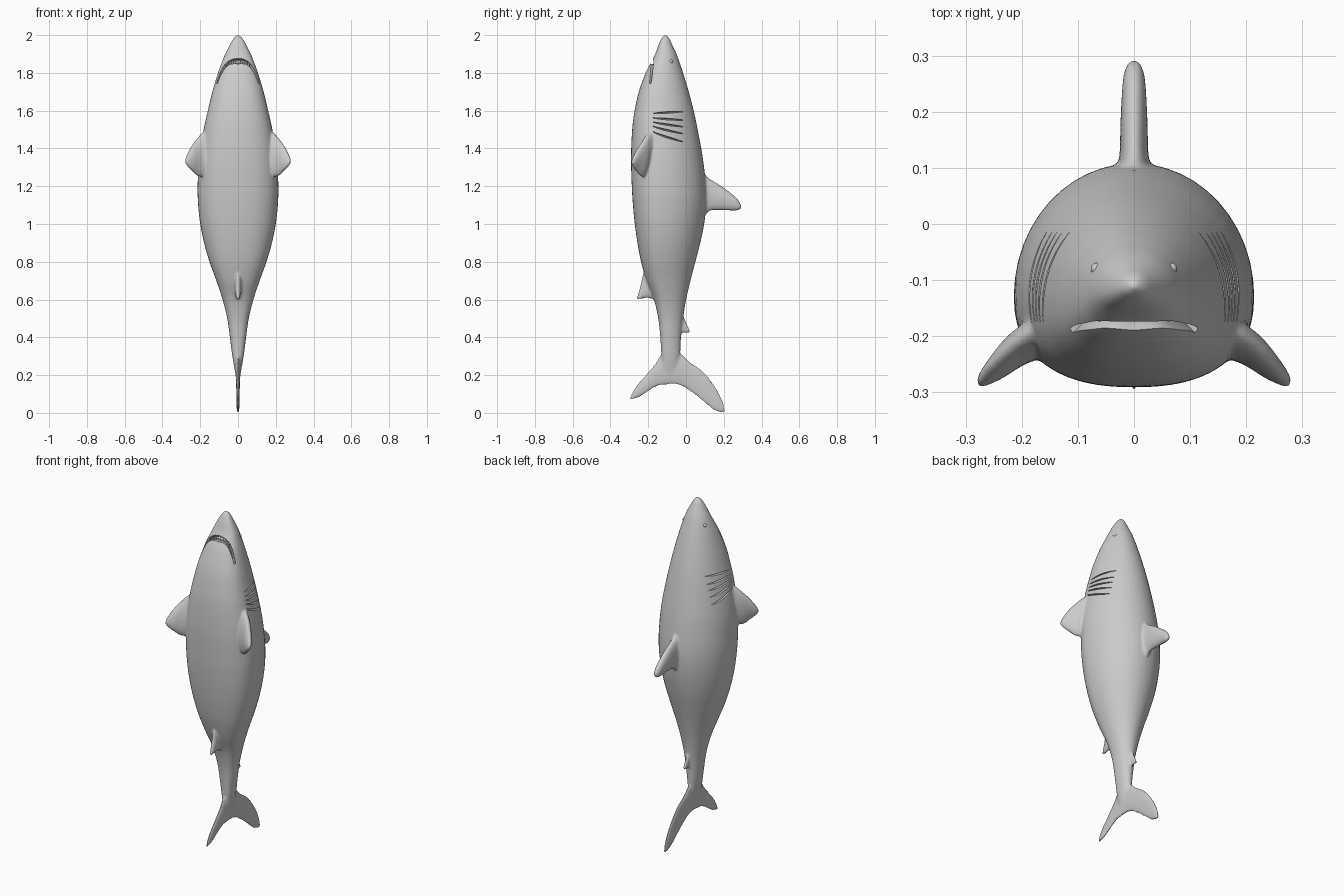
import bpy, bmesh, math
from mathutils import Vector as V

cube = bpy.data.objects.get("Cube")
if cube:
    bpy.data.objects.remove(cube)

grey = bpy.data.materials.new("plain_grey")
grey.use_nodes = True
grey.diffuse_color = (0.6, 0.6, 0.6, 1)
grey.node_tree.nodes["Principled BSDF"].inputs["Base Color"].default_value = (0.6, 0.6, 0.6, 1)


def make_object(name, bm):
    bmesh.ops.recalc_face_normals(bm, faces=bm.faces)
    mesh = bpy.data.meshes.new(name)
    bm.to_mesh(mesh)
    bm.free()
    mesh.materials.append(grey)
    obj = bpy.data.objects.new(name, mesh)
    bpy.context.scene.collection.objects.link(obj)
    return obj


def spline(rows, steps):
    """Smooth curve through rows of values."""
    out = []
    for i in range(len(rows) - 1):
        a, b, c, d = (rows[max(0, min(len(rows) - 1, i + k))] for k in (-1, 0, 1, 2))
        for s in range(steps):
            t = s / steps
            out.append([0.5 * (2*q + (r - p)*t + (2*p - 5*q + 4*r - w)*t*t + (3*q - p - 3*r + w)*t**3)
                        for p, q, r, w in zip(a, b, c, d)])
    return out + [list(rows[-1])]


def loft(bm, rings):
    rings = [[bm.verts.new(p) for p in ring] for ring in rings]
    n = len(rings[0])
    for a, b in zip(rings, rings[1:]):
        for i in range(n):
            j = (i + 1) % n
            bm.faces.new((a[i], a[j], b[j], b[i]))
    bm.faces.new(rings[0])
    bm.faces.new(rings[-1])


def blade(le, te, normal, thick, n=16):
    """Elliptic section between a leading and a trailing point."""
    angles = [2 * math.pi * i / n for i in range(n)]
    return [le.lerp(te, (1 - math.cos(a)) / 2) + normal * thick * math.sin(a) for a in angles]


# Body stations: height, half width, belly, back
stations = spline([
    (2.002, .003, -.113, -.107), (1.985, .022, -.128, -.09), (1.95, .043, -.145, -.073),
    (1.9, .068, -.163, -.05), (1.85, .088, -.188, -.032), (1.8, .106, -.214, -.015),
    (1.7, .136, -.25, .015), (1.6, .16, -.272, .041), (1.5, .182, -.285, .062),
    (1.35, .206, -.291, .089), (1.2, .214, -.287, .106), (1.1, .211, -.281, .107),
    (1, .2, -.271, .096), (.9, .18, -.257, .076), (.8, .151, -.238, .05),
    (.7, .115, -.209, .024), (.6, .082, -.17, .001), (.5, .057, -.147, -.015),
    (.4, .043, -.136, -.026), (.3, .03, -.13, -.032), (.22, .016, -.124, -.045),
    (.17, .008, -.11, -.06)], 6)
BACK, BELLY = 2.0, 2.4


def section(z):
    """Half width, middle, belly radius and back radius at a height."""
    for a, b in zip(stations, stations[1:]):
        if b[0] <= z <= a[0]:
            t = (a[0] - z) / (a[0] - b[0])
            w, lo, hi = (p + (q - p) * t for p, q in zip(a[1:], b[1:]))
            mid = lo + 0.4 * (hi - lo)
            return w, mid, mid - lo, hi - mid


def side_x(z, y):
    w, mid, lo, hi = section(z)
    n, r = (BELLY, lo) if y < mid else (BACK, hi)
    return w * (1 - min(1, abs(y - mid) / r) ** n) ** (1 / n)


def belly_y(z, x):
    w, mid, lo, hi = section(z)
    return mid - lo * (1 - min(1, abs(x) / w) ** BELLY) ** (1 / BELLY)


# Body
bm = bmesh.new()
rings = []
for z, w, lo, hi in stations:
    mid = lo + 0.4 * (hi - lo)
    ring = []
    for i in range(48):
        a = 2 * math.pi * i / 48
        c, s = math.cos(a), math.sin(a)
        n, r = (BACK, hi - mid) if s >= 0 else (BELLY, mid - lo)
        ring.append(V((math.copysign(w * abs(c) ** (2 / n), c),
                       mid + math.copysign(r * abs(s) ** (2 / n), s), z)))
    rings.append(ring)
loft(bm, rings)


# Fins on the midline: leading y, z, trailing y, z, half thickness
def mid_fin(rows):
    loft(bm, [blade(V((0, a, b)), V((0, c, d)), V((1, 0, 0)), t)
              for a, b, c, d, t in spline(rows, 5)])


# Dorsal fin
mid_fin([(.02, 1.37, .03, 1.0, .034), (.085, 1.295, .095, 1.04, .032), (.115, 1.248, .13, 1.07, .026),
         (.19, 1.2, .19, 1.073, .024), (.257, 1.148, .257, 1.07, .02), (.283, 1.118, .283, 1.076, .013),
         (.292, 1.095, .292, 1.083, .006)])
# Second dorsal fin
mid_fin([(-.05, .56, -.05, .41, .012), (-.015, .515, -.02, .422, .01), (.003, .475, 0, .424, .008),
         (.021, .435, .021, .426, .006)])
# Anal fin
mid_fin([(-.15, .84, -.13, .56, .022), (-.218, .76, -.165, .595, .02), (-.24, .68, -.2, .608, .015),
         (-.254, .63, -.24, .603, .01), (-.262, .606, -.26, .6, .006)])
# Tail fin
mid_fin([(-.298, .078, -.293, .07, .005), (-.27, .135, -.245, .084, .008), (-.22, .193, -.18, .127, .01),
         (-.165, .258, -.14, .145, .012), (-.12, .32, -.1, .15, .014), (-.045, .325, -.05, .15, .014),
         (.018, .272, -.01, .135, .012), (.087, .222, .045, .098, .01), (.145, .153, .1, .053, .009),
         (.19, .075, .15, .014, .008), (.206, .012, .2, -.001, .005)])

# Pectoral fins
pectoral = spline([
    (.12, -.15, 1.53, .12, -.18, 1.21, .036), (.175, -.19, 1.495, .18, -.22, 1.245, .033),
    (.213, -.216, 1.457, .213, -.238, 1.252, .028), (.247, -.247, 1.41, .24, -.262, 1.278, .021),
    (.27, -.272, 1.365, .264, -.279, 1.302, .013), (.279, -.285, 1.338, .277, -.287, 1.32, .006)], 5)
for side in (1, -1):
    loft(bm, [blade(V((side * r[0], r[1], r[2])), V((side * r[3], r[4], r[5])),
                    V((side * .55, .83, 0)), r[6]) for r in pectoral])

body = make_object("shark_body", bm)


# Grooves cut into the skin along a path
def groove(bm, path, outs, out_depth, in_depth, heights):
    rings = []
    for i, p in enumerate(path):
        tangent = path[min(i + 1, len(path) - 1)] - path[max(i - 1, 0)]
        normal = tangent.cross(outs[i]).normalized()
        rings.append(blade(p + outs[i] * out_depth, p - outs[i] * in_depth, normal, heights[i], 12))
    loft(bm, rings)


bm = bmesh.new()
# Gill slits: height at the belly end and at the back end
for side in (1, -1):
    for z0, z1 in ((1.585, 1.595), (1.562, 1.55), (1.54, 1.515), (1.518, 1.478), (1.49, 1.435)):
        path, outs, heights = [], [], []
        for i in range(13):
            t = i / 12
            y, z = -.175 + .16 * t, z0 + (z1 - z0) * t ** .8
            path.append(V((side * side_x(z, y), y, z)))
            outs.append(V((side, .6 * (y + .14) / .2, 0)).normalized())
            heights.append(.001 + .0035 * math.sin(math.pi * t))
        groove(bm, path, outs, .012, .014, heights)

# Mouth
mouth, mouth_out, mouth_height = [], [], []
for i in range(33):
    s = (i - 16) / 16
    x, z = .112 * s, 1.862 - .118 * abs(s) ** 3
    y = belly_y(z, x)
    mouth.append(V((x, y, z)))
    mouth_out.append(V((x, y + .09, 0)).normalized())
    mouth_height.append(.016 - .011 * abs(s))
groove(bm, mouth, mouth_out, .025, .035, mouth_height)
cutter = make_object("groove_cutter", bm)
cutter.hide_render = True

# Blend the fins into the body, then cut the grooves
remesh = body.modifiers.new("blend", 'REMESH')
remesh.mode = 'VOXEL'
remesh.voxel_size = .006
soften = body.modifiers.new("soften", 'SMOOTH')
soften.factor, soften.iterations = .5, 5
cut = body.modifiers.new("grooves", 'BOOLEAN')
cut.operation, cut.solver, cut.object = 'DIFFERENCE', 'EXACT', cutter
deps = bpy.context.evaluated_depsgraph_get()
body_mesh = bpy.data.meshes.new_from_object(body.evaluated_get(deps))
body.modifiers.clear()
body.data = body_mesh
body_mesh.materials.clear()
body_mesh.materials.append(grey)
body_mesh.polygons.foreach_set("material_index", [0] * len(body_mesh.polygons))
bpy.data.objects.remove(cutter)

# Teeth along both jaws
bm = bmesh.new()
for i in range(6, 27, 2):
    for jaw in (1, -1):
        p = mouth[i] - mouth_out[i] * .014 + V((0, 0, jaw * mouth_height[i] * .55))
        tooth = bmesh.ops.create_cone(bm, cap_ends=True, segments=6, radius1=.005, radius2=0, depth=.013)
        for v in tooth["verts"]:
            v.co.z *= -jaw
            v.co += p
teeth = make_object("teeth", bm)

# Eyes
bm = bmesh.new()
for side in (1, -1):
    eye = bmesh.ops.create_uvsphere(bm, u_segments=16, v_segments=10, radius=.011)
    bmesh.ops.translate(bm, verts=eye["verts"], vec=(side * (side_x(1.86, -.08) - .007), -.08, 1.86))
eyes = make_object("eyes", bm)

# Smooth shading with sharp groove edges
for obj in (body, teeth, eyes):
    bpy.ops.object.select_all(action='DESELECT')
    obj.select_set(True)
    bpy.context.view_layer.objects.active = obj
    bpy.ops.object.shade_smooth_by_angle(angle=math.radians(40))
